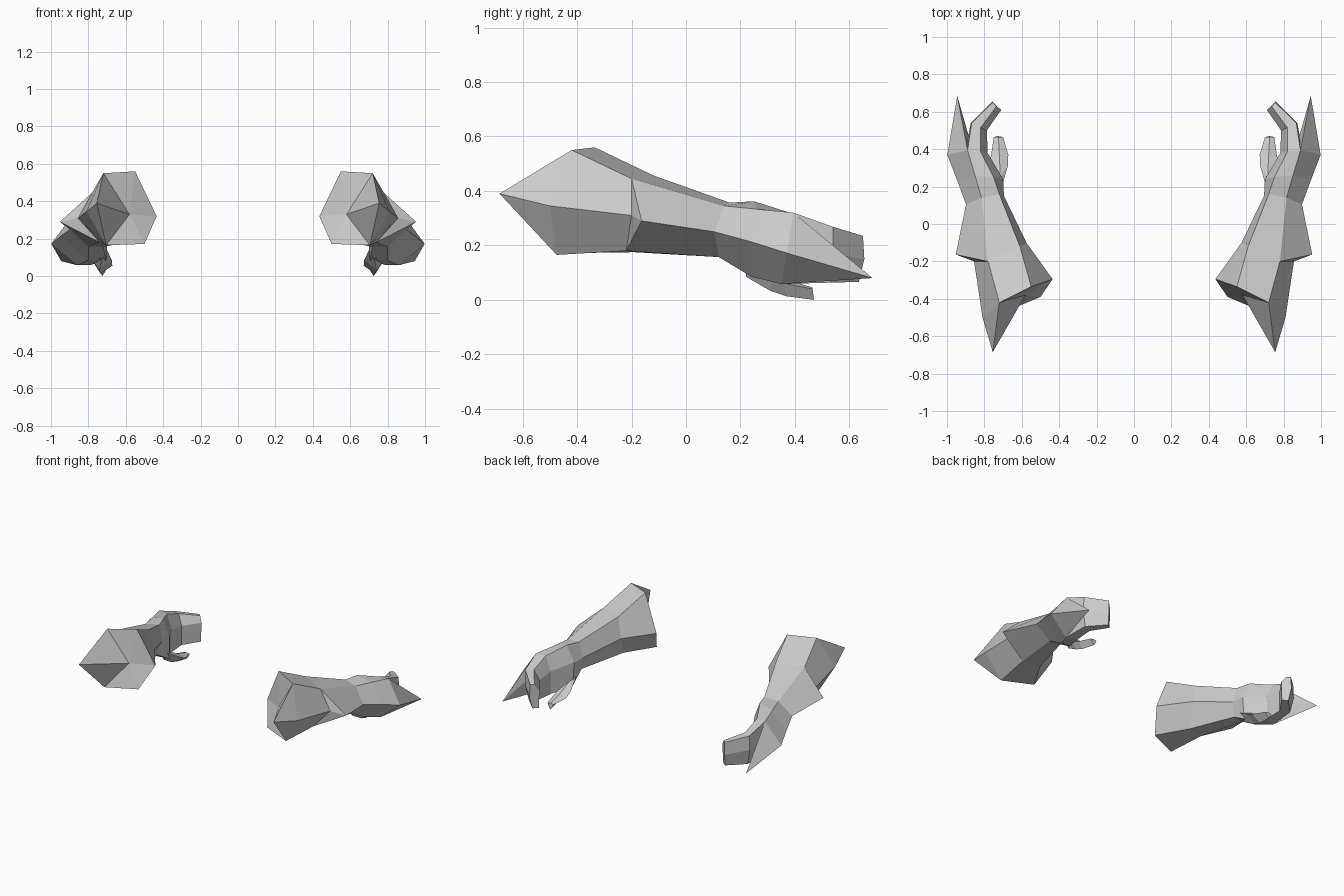
import bpy, bmesh


def swap_outer(ring, p):
    """Same ring, but with its last (outer side) corner moved."""
    return ring[:-1] + [p]


def loft(name, rings, start=None, cap_end=False):
    """Skin faceted rings; repeated corners collapse to triangles. Mirrored in x."""
    bm = bmesh.new()
    seen = {}

    def vert(p):
        if p not in seen:
            seen[p] = bm.verts.new(p)
        return seen[p]

    def face(pts):
        vs = list(dict.fromkeys(vert(p) for p in pts))
        if len(vs) > 2:
            bm.faces.new(vs)

    n = len(rings[0])
    for r, s in zip(rings, rings[1:]):
        for i in range(n):
            j = (i + 1) % n
            face([r[i], r[j], s[j], s[i]])
    if start:
        for i in range(n):
            face([rings[0][i], rings[0][(i + 1) % n], start])
    if cap_end:
        face(rings[-1])
    bmesh.ops.recalc_face_normals(bm, faces=bm.faces[:])
    me = bpy.data.meshes.new(name)
    bm.to_mesh(me)
    bm.free()
    ob = bpy.data.objects.new(name, me)
    bpy.context.collection.objects.link(ob)
    ob.modifiers.new("Mirror", 'MIRROR').use_mirror_merge = False
    return ob


# Ring corners: top outer, top inner, inner, bottom inner, bottom outer, outer
elbow = [(.72, -.42, .55), (.55, -.335, .56), (.435, -.295, .32),
         (.50, -.39, .172), (.705, -.475, .165), (.755, -.685, .39)]
mid = [(.78, -.2, .445), (.61, -.12, .457), (.575, -.1, .32),
       (.62, -.19, .175), (.74, -.22, .18), (.855, -.2, .31)]
wrist = [(.815, .14, .345), (.72, .16, .357), (.695, .15, .25),
         (.72, .13, .157), (.80, .12, .157), (.898, .105, .25)]

# Forearm with elbow spike and side flare
loft("forearm",
     [elbow, swap_outer(elbow, (.81, -.5, .345)),
      mid, swap_outer(mid, (.953, -.163, .29)), wrist],
     start=(.58, -.38, .33))

# Hand with outer spike and curled fingers
palm = [(.85, .26, .333), (.75, .25, .362), (.70, .24, .25),
        (.705, .25, .085), (.80, .24, .085), (.948, .24, .213)]
knuckle = [(.89, .395, .32), (.82, .385, .319), (.782, .38, .22),
           (.785, .38, .06), (.86, .35, .058), (.998, .37, .172)]
finger = [(.868, .54, .268), (.82, .515, .272), (.787, .50, .20),
          (.79, .50, .065), (.85, .53, .063), (.873, .54, .17)]
tip = [(.755, .65, .235), (.735, .63, .237), (.71, .61, .20),
       (.715, .61, .068), (.748, .635, .066), (.757, .655, .15)]
loft("hand",
     [wrist, palm, knuckle, swap_outer(knuckle, (.945, .685, .08)),
      swap_outer(knuckle, (.885, .475, .18)), finger, tip],
     cap_end=True)

# Thumb: corners inner, top, outer, bottom
loft("thumb",
     [[(.70, .22, .14), (.715, .22, .17), (.76, .22, .14), (.73, .22, .085)],
      [(.675, .31, .085), (.715, .26, .13), (.78, .31, .085), (.74, .31, .033)],
      [(.672, .37, .055), (.72, .37, .075), (.765, .36, .06), (.735, .37, .013)],
      [(.70, .465, .04), (.725, .465, .045), (.75, .465, .04), (.725, .47, 0)]],
     cap_end=True)
